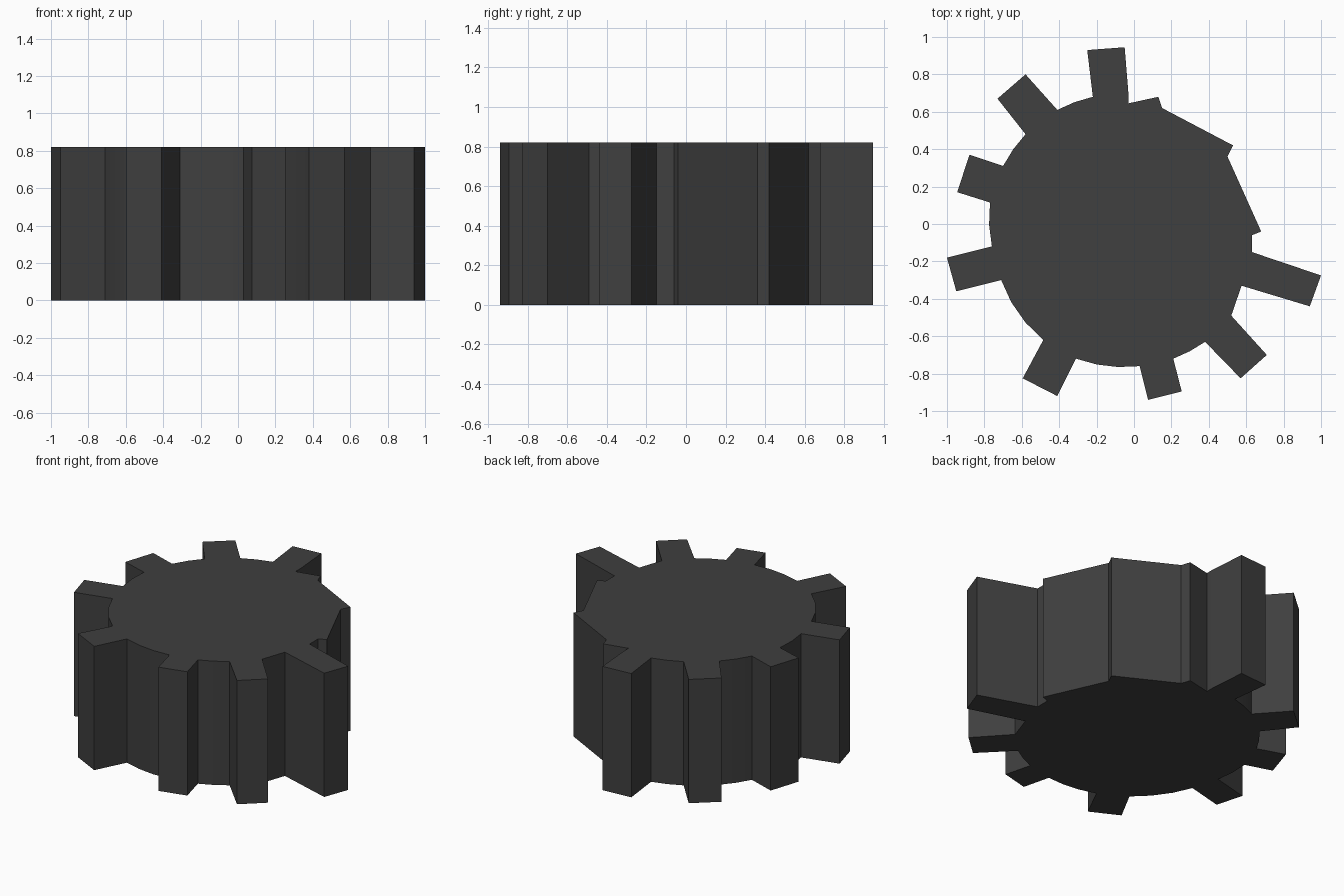
import bpy, bmesh
from math import atan2, cos, sin, hypot, pi

if "Cube" in bpy.data.objects:
    bpy.data.objects.remove(bpy.data.objects["Cube"])

HEIGHT = 0.82
CX, CY = -0.06, -0.03          # hub centre

# Teeth, counter-clockwise: root, tip, tip, root
TEETH = [
    [(-0.03, 0.70), (-0.05, 0.945), (-0.25, 0.93), (-0.22, 0.68)],
    [(-0.41, 0.61), (-0.58, 0.80), (-0.73, 0.67), (-0.58, 0.48)],
    [(-0.70, 0.31), (-0.88, 0.37), (-0.945, 0.17), (-0.77, 0.115)],
    [(-0.76, -0.12), (-1.0, -0.18), (-0.95, -0.36), (-0.71, -0.30)],
    [(-0.485, -0.62), (-0.595, -0.825), (-0.41, -0.92), (-0.31, -0.72)],
    [(0.03, -0.76), (0.075, -0.94), (0.255, -0.895), (0.21, -0.72)],
    [(0.38, -0.63), (0.57, -0.825), (0.71, -0.70), (0.52, -0.49)],
    [(0.575, -0.33), (0.94, -0.44), (1.0, -0.275), (0.63, -0.15)],
]
# Stepped edge where teeth are missing
STEPS = [(0.63, -0.06), (0.68, -0.04), (0.50, 0.36), (0.53, 0.42),
         (0.15, 0.62), (0.13, 0.68), (-0.03, 0.645)]


def rim_arc(a, b, step=0.17):
    """Points between two tooth roots, following the round hub."""
    a0, a1 = (atan2(p[1] - CY, p[0] - CX) for p in (a, b))
    r0, r1 = (hypot(p[0] - CX, p[1] - CY) for p in (a, b))
    sweep = (a1 - a0) % (2 * pi)
    n = max(1, round(sweep / step))
    pts = []
    for i in range(1, n):
        t = i / n
        r = r0 + (r1 - r0) * t
        pts.append((CX + r * cos(a0 + sweep * t), CY + r * sin(a0 + sweep * t)))
    return pts


# Full outline: teeth joined by hub arcs, closed by the stepped edge
outline = []
for i, tooth in enumerate(TEETH):
    outline += tooth
    if i + 1 < len(TEETH):
        outline += rim_arc(tooth[3], TEETH[i + 1][0])
outline += STEPS

# Extrude the outline into the solid wheel
bm = bmesh.new()
base = bm.faces.new([bm.verts.new((x, y, 0)) for x, y in outline])
top = bmesh.ops.extrude_face_region(bm, geom=[base], use_keep_orig=True)
for v in top["geom"]:
    if isinstance(v, bmesh.types.BMVert):
        v.co.z = HEIGHT
bmesh.ops.recalc_face_normals(bm, faces=bm.faces)
mesh = bpy.data.meshes.new("gear_wheel")
bm.to_mesh(mesh)
bm.free()
gear = bpy.data.objects.new("gear_wheel", mesh)
bpy.context.collection.objects.link(gear)

# Dark grey metal
mat = bpy.data.materials.new("dark_grey")
mat.diffuse_color = (0.05, 0.05, 0.05, 1)
mat.use_nodes = True
mat.node_tree.nodes["Principled BSDF"].inputs["Base Color"].default_value = mat.diffuse_color
mesh.materials.append(mat)

# Smooth hub arcs, crisp tooth corners
bpy.context.view_layer.objects.active = gear
gear.select_set(True)
bpy.ops.object.shade_smooth_by_angle(angle=0.5)
